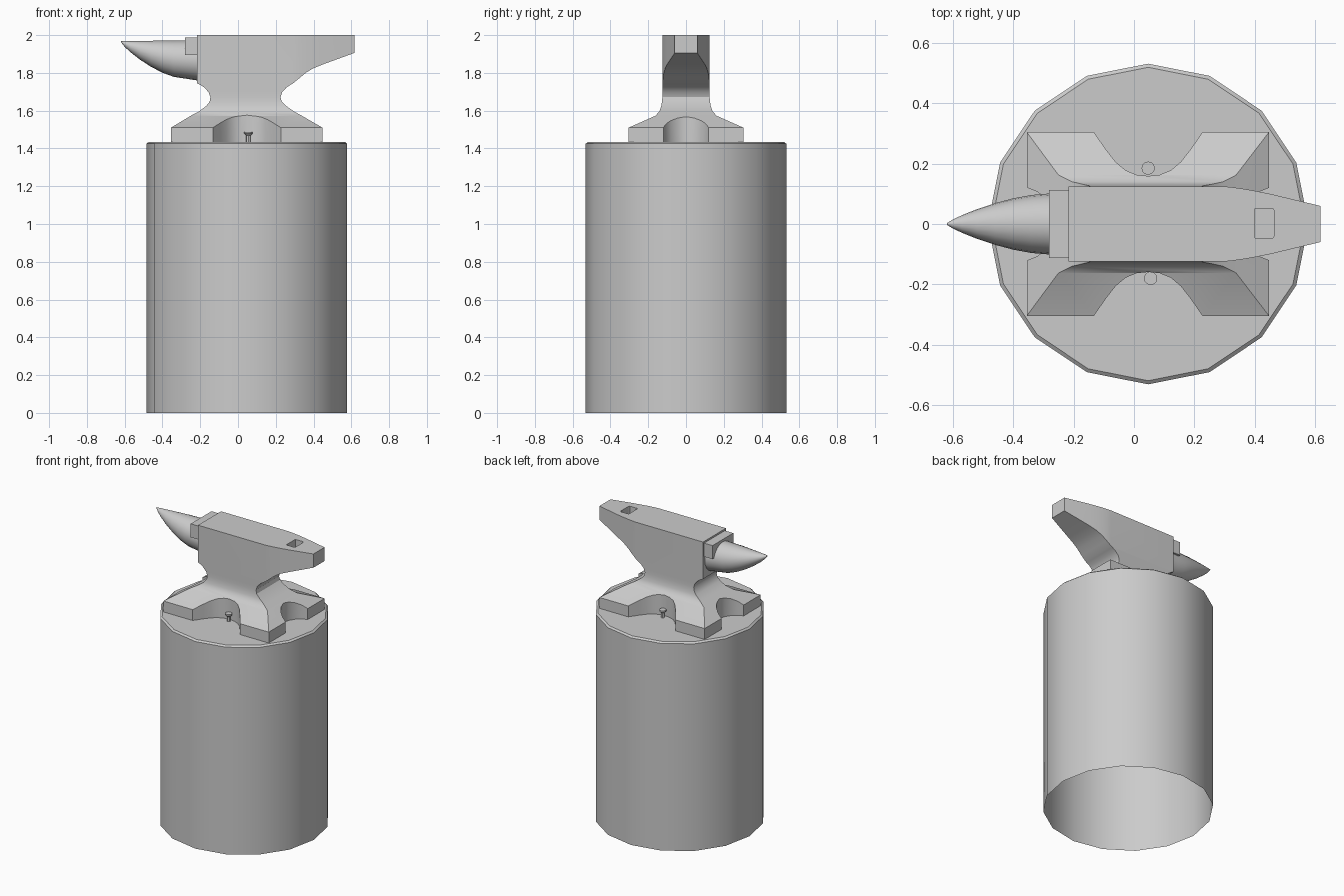
import bpy, bmesh, math

if "Cube" in bpy.data.objects:
    bpy.data.objects.remove(bpy.data.objects["Cube"])

CX = 0.047   # centre of stump and anvil base
TOP = 1.435  # top of the stump


def finish(name, bm, angle=30):
    bmesh.ops.remove_doubles(bm, verts=bm.verts, dist=0.0005)
    bmesh.ops.recalc_face_normals(bm, faces=bm.faces)
    me = bpy.data.meshes.new(name)
    bm.to_mesh(me)
    bm.free()
    ob = bpy.data.objects.new(name, me)
    bpy.context.collection.objects.link(ob)
    smooth(ob, angle)
    return ob


def smooth(ob, angle=30):
    bpy.ops.object.select_all(action='DESELECT')
    ob.select_set(True)
    bpy.context.view_layer.objects.active = ob
    bpy.ops.object.shade_smooth_by_angle(angle=math.radians(angle))


def loft(bm, rings, cap_start=True, cap_end=True):
    rows = [[bm.verts.new(p) for p in ring] for ring in rings]
    n = len(rows[0])
    for a, b in zip(rows, rows[1:]):
        for i in range(n):
            j = (i + 1) % n
            bm.faces.new((a[i], a[j], b[j], b[i]))
    if cap_start:
        bm.faces.new(rows[0])
    if cap_end:
        bm.faces.new(rows[-1])


def circle(x, y, z, r, n):
    return [(x + r * math.cos(2 * math.pi * i / n),
             y + r * math.sin(2 * math.pi * i / n), z) for i in range(n)]


def cut(ob, outline, z0, z1):
    bm = bmesh.new()
    loft(bm, [[(x, y, z) for x, y in outline] for z in (z0, z1)])
    cutter = finish("cutter", bm)
    cutter.hide_render = True
    mod = ob.modifiers.new("cut", 'BOOLEAN')
    mod.operation = 'DIFFERENCE'
    mod.solver = 'EXACT'
    mod.object = cutter
    bpy.context.view_layer.objects.active = ob
    bpy.ops.object.modifier_apply(modifier=mod.name)
    bpy.data.objects.remove(cutter)


# Stump: 16-sided, open underneath, small chamfer on the top rim
bm = bmesh.new()
loft(bm, [circle(CX, 0, z, r, 16) for z, r in
          ((0, 0.531), (TOP - 0.01, 0.531), (TOP, 0.519))], cap_start=False)
finish("stump", bm)

# Anvil base and waist: stacked rectangles (z, left x, right x, half width)
bm = bmesh.new()
levels = [(TOP, -0.355, 0.447, 0.304), (1.51, -0.355, 0.447, 0.304),
          (1.573, -0.25, 0.338, 0.162), (1.597, -0.205, 0.295, 0.140),
          (1.625, -0.168, 0.255, 0.131), (1.648, -0.150, 0.231, 0.127),
          (1.672, -0.146, 0.225, 0.125), (1.698, -0.156, 0.234, 0.125),
          (1.722, -0.178, 0.256, 0.125), (1.738, -0.202, 0.280, 0.125),
          (1.745, -0.217, 0.292, 0.125)]
loft(bm, [[(a, -w, z), (b, -w, z), (b, w, z), (a, w, z)]
          for z, a, b, w in levels], cap_end=False)
# Anvil face and heel: rectangles along x (x, bottom z, half width)
stations = [(-0.217, 1.745, 0.125), (0.292, 1.745, 0.125),
            (0.325, 1.772, 0.122), (0.36, 1.801, 0.117),
            (0.40, 1.825, 0.110), (0.45, 1.845, 0.100), (0.617, 1.906, 0.060)]
loft(bm, [[(x, -w, z), (x, w, z), (x, w, 2), (x, -w, 2)] for x, z, w in stations])
inner = [f for f in bm.faces if abs(f.normal.z) >= 0 and
         all(abs(v.co.z - 1.745) < 1e-4 for v in f.verts)]
bmesh.ops.delete(bm, geom=inner, context='FACES_ONLY')
anvil = finish("anvil_body", bm)

# Curved notches between the four feet: long sides, then ends
side = [(0.20, 0.33), (0.179, 0.303), (0.140, 0.247), (0.108, 0.206),
        (0.075, 0.178), (0.038, 0.163)]
end = [(0.43, 0.13), (0.40, 0.120), (0.366, 0.106), (0.335, 0.080), (0.311, 0.042)]
for s in (-1, 1):
    half = [(x, s * y) for x, y in side] + [(0, s * 0.159)]
    pts = half + [(-x, y) for x, y in half[-2::-1]]
    cut(anvil, [(CX + x, y) for x, y in pts], 1.40, 1.65)
    half = [(s * x, y) for x, y in end] + [(s * 0.30, 0)]
    pts = half + [(x, -y) for x, y in half[-2::-1]]
    cut(anvil, [(CX + x, y) for x, y in pts], 1.40, 1.60)
# Square tool hole in the heel
cut(anvil, [(0.40, -0.047), (0.46, -0.047), (0.466, -0.035), (0.466, 0.04),
            (0.46, 0.052), (0.40, 0.052)], 1.945, 2.05)
smooth(anvil)

# Horn: round sections with a level top edge (x, radius, top z)
bm = bmesh.new()
sections = [(-0.217, 0.106, 1.972), (-0.28, 0.101, 1.972), (-0.34, 0.096, 1.971),
            (-0.40, 0.085, 1.971), (-0.46, 0.069, 1.970), (-0.52, 0.049, 1.969),
            (-0.57, 0.029, 1.968), (-0.60, 0.015, 1.968), (-0.619, 0.003, 1.968)]
loft(bm, [[(x, p, top - r + q) for p, q, _ in circle(0, 0, 0, r, 20)]
          for x, r, top in sections])
finish("horn", bm)

# Step between the face and the horn
bm = bmesh.new()
loft(bm, [[(x, -0.113, 1.895), (x, 0.113, 1.895), (x, 0.113, 1.988),
           (x, -0.113, 1.988)] for x in (-0.281, -0.215)])
finish("step", bm)

# Holding nails at front and back
for name, x, y in (("front_nail", 0.055, -0.18), ("back_nail", 0.047, 0.185)):
    bm = bmesh.new()
    loft(bm, [circle(x, y, z, r, 12) for z, r in
              ((TOP - 0.01, 0.012), (1.468, 0.012), (1.478, 0.022), (1.488, 0.022))])
    finish(name, bm)
